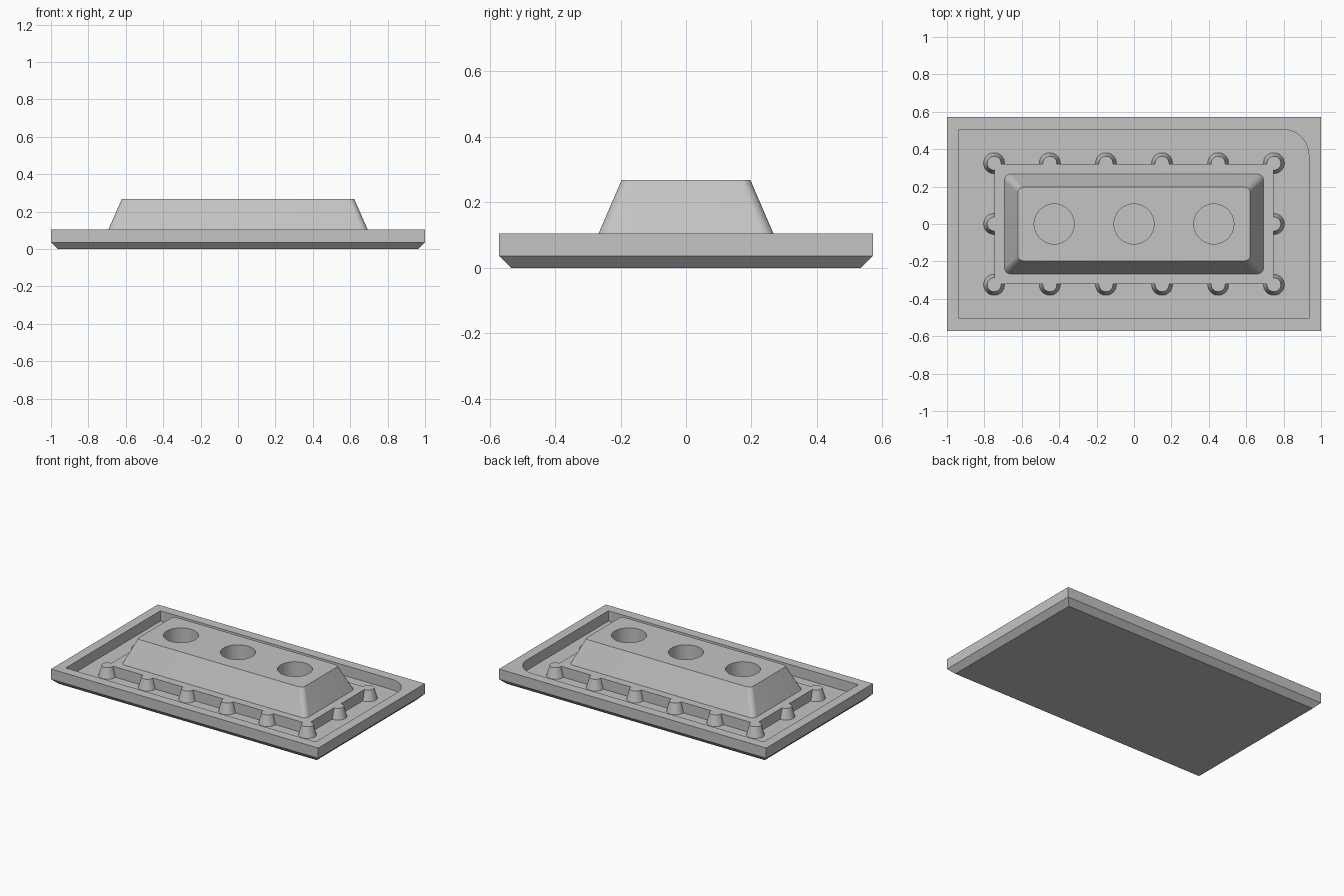
import bpy, bmesh
from math import sin, cos, pi, radians

cube = bpy.data.objects.get("Cube")
if cube:
    bpy.data.objects.remove(cube, do_unlink=True)

gray = bpy.data.materials.new("plain_gray")
gray.use_nodes = True
COLOR = (0.55, 0.55, 0.55, 1)
gray.diffuse_color = COLOR
gray.node_tree.nodes["Principled BSDF"].inputs["Base Color"].default_value = COLOR

FLOOR, DECK, TOP = 0.035, 0.105, 0.268
SEG = 10


def rounded_rect(hx, hy, z, radii=(0, 0, 0, 0)):
    """Counter-clockwise outline starting at the +x +y corner."""
    signs = ((1, 1), (-1, 1), (-1, -1), (1, -1))
    points = []
    for i, ((sx, sy), r) in enumerate(zip(signs, radii)):
        for k in range(SEG + 1):
            a = (i + k / SEG) * pi / 2
            points.append((sx * (hx - r) + r * cos(a), sy * (hy - r) + r * sin(a), z))
    return points


def finish(name, bm):
    bmesh.ops.remove_doubles(bm, verts=bm.verts, dist=1e-5)
    bmesh.ops.recalc_face_normals(bm, faces=bm.faces)
    mesh = bpy.data.meshes.new(name)
    bm.to_mesh(mesh)
    bm.free()
    mesh.materials.append(gray)
    obj = bpy.data.objects.new(name, mesh)
    bpy.context.collection.objects.link(obj)
    return obj


def loft(name, outlines):
    """Skin a stack of outlines and cap both ends."""
    bm = bmesh.new()
    rings = [[bm.verts.new(p) for p in outline] for outline in outlines]
    for low, high in zip(rings, rings[1:]):
        for i in range(len(low)):
            j = (i + 1) % len(low)
            bm.faces.new((low[i], low[j], high[j], high[i]))
    bm.faces.new(rings[0][::-1])
    bm.faces.new(rings[-1])
    return finish(name, bm)


def round_posts(name, places, r_low, r_high, z_low, z_high):
    bm = bmesh.new()
    for x, y in places:
        post = bmesh.ops.create_cone(bm, cap_ends=True, segments=40, radius1=r_low,
                                     radius2=r_high, depth=z_high - z_low)
        bmesh.ops.translate(bm, verts=post["verts"], vec=(x, y, (z_low + z_high) / 2))
    return finish(name, bm)


def activate(obj):
    bpy.ops.object.select_all(action="DESELECT")
    obj.select_set(True)
    bpy.context.view_layer.objects.active = obj


def combine(target, tool, operation):
    tool.hide_render = True
    mod = target.modifiers.new(operation.lower(), "BOOLEAN")
    mod.operation, mod.object, mod.solver = operation, tool, "EXACT"
    activate(target)
    bpy.ops.object.modifier_apply(modifier=mod.name)
    bpy.data.objects.remove(tool, do_unlink=True)


# Tray with chamfered underside and a recess that has one rounded corner
tray = loft("tray", [
    rounded_rect(0.964, 0.535, 0),
    rounded_rect(1.0, 0.571, 0.036),
    rounded_rect(1.0, 0.571, DECK),
    rounded_rect(0.935, 0.506, DECK, (0.14, 0, 0, 0)),
    rounded_rect(0.935, 0.506, FLOOR, (0.14, 0, 0, 0)),
])

# Raised platform merged with the tapered pegs around its edge
platform = loft("platform", [
    rounded_rect(0.745, 0.32, FLOOR - 0.01),
    rounded_rect(0.745, 0.32, DECK),
])
places = [(s * x, t * 0.325) for x in (0.15, 0.45, 0.748) for s in (-1, 1) for t in (-1, 1)]
places += [(-0.748, 0), (0.748, 0)]
pegs = round_posts("pegs", places, 0.056, 0.037, FLOOR, DECK)
combine(platform, pegs, "UNION")

# Sloped block with three round wells
block = loft("block", [
    rounded_rect(0.693, 0.267, DECK, (0.035,) * 4),
    rounded_rect(0.621, 0.197, TOP, (0.03,) * 4),
])
wells = round_posts("wells", [(x, 0) for x in (-0.427, 0, 0.427)], 0.107, 0.107, 0.05, 0.4)
combine(block, wells, "DIFFERENCE")

for part in (tray, platform, block):
    activate(part)
    bpy.ops.object.shade_smooth_by_angle(angle=radians(30))
